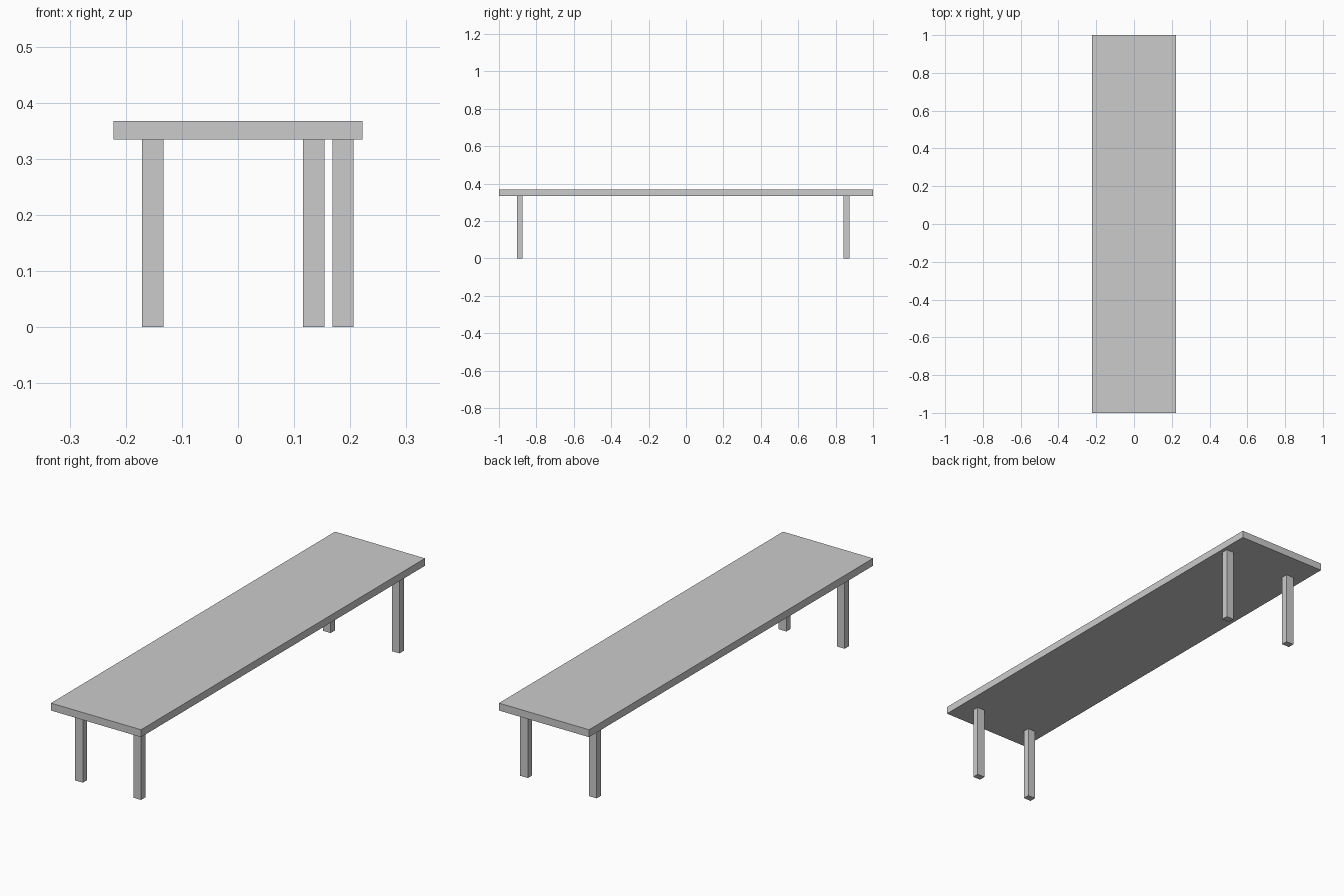
import bpy

if "Cube" in bpy.data.objects:
    bpy.data.objects.remove(bpy.data.objects["Cube"])


def box(name, lo, hi):
    """Axis-aligned box between two corners."""
    bpy.ops.mesh.primitive_cube_add(size=1)
    ob = bpy.context.object
    ob.name = name
    ob.location = [(a + b) / 2 for a, b in zip(lo, hi)]
    ob.scale = [b - a for a, b in zip(lo, hi)]
    bpy.ops.object.transform_apply(location=True, rotation=False, scale=True)
    return ob


TOP_Z, UNDER_Z = 0.368, 0.335
LEG_X, LEG_Y = 0.038, 0.03

# Flat bench top
box("bench_top", (-0.222, -1, UNDER_Z), (0.222, 1, TOP_Z))

# Four legs, the right back one set further out than the right front one
legs = {
    "front_left_leg": (-0.152, -0.888),
    "front_right_leg": (0.135, -0.888),
    "back_left_leg": (-0.152, 0.858),
    "back_right_leg": (0.187, 0.858),
}
for name, (x, y) in legs.items():
    box(name, (x - LEG_X / 2, y - LEG_Y / 2, 0), (x + LEG_X / 2, y + LEG_Y / 2, UNDER_Z))
